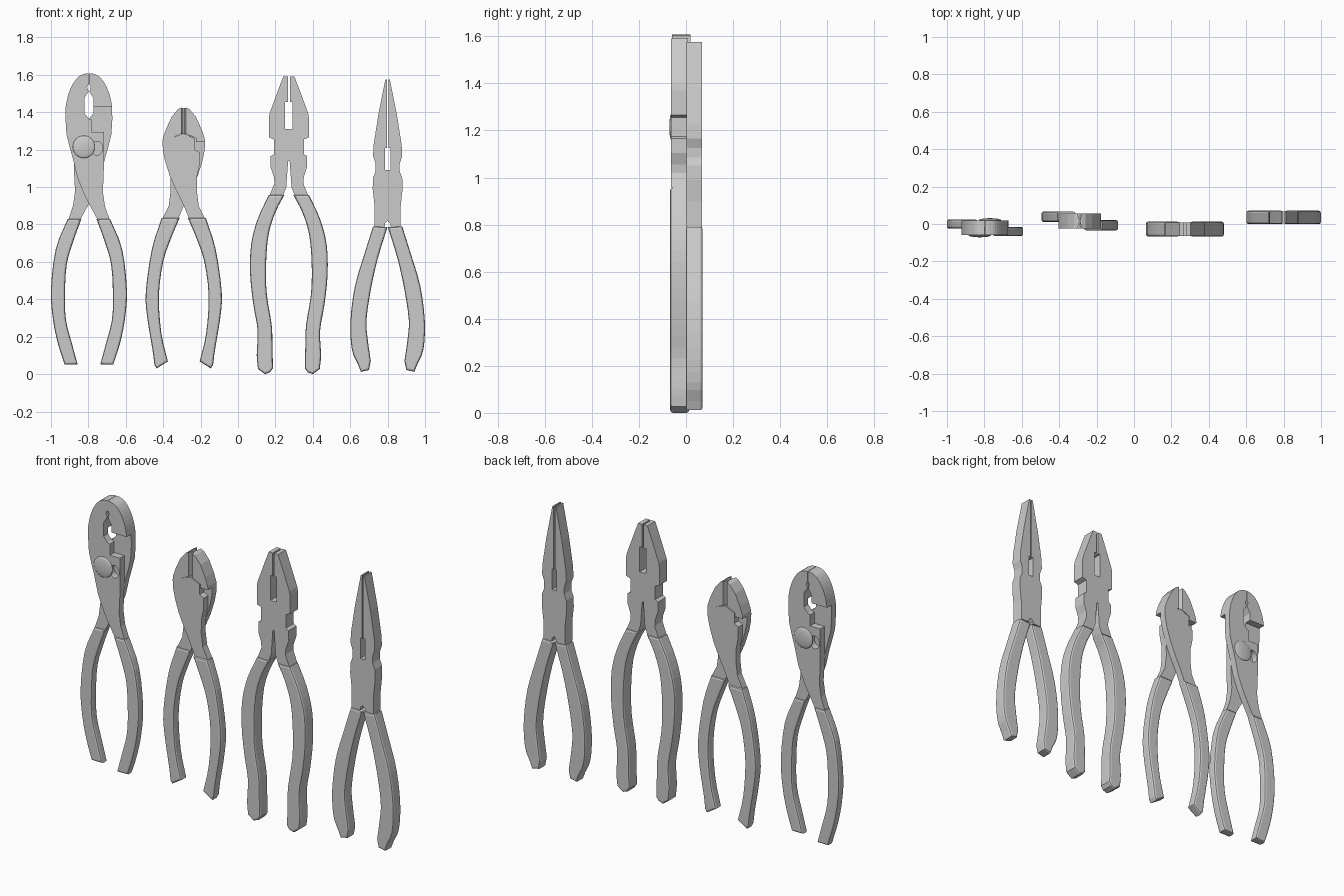
import bpy, bmesh, math
from mathutils import Vector, Matrix


def prism(name, pts, lo, hi, bevel=0.0, axis='y'):
    """Closed profile (x,z) extruded along y, or (x,y) extruded along z."""
    bm = bmesh.new()
    if axis == 'y':
        verts = [bm.verts.new((a, lo, b)) for a, b in pts]
        step = Vector((0, hi - lo, 0))
    else:
        verts = [bm.verts.new((a, b, lo)) for a, b in pts]
        step = Vector((0, 0, hi - lo))
    face = bm.faces.new(verts)
    rim = list(face.edges)
    ext = bmesh.ops.extrude_face_region(bm, geom=[face], use_keep_orig=True)['geom']
    bmesh.ops.translate(bm, vec=step, verts=[g for g in ext if isinstance(g, bmesh.types.BMVert)])
    rim += [e for f in ext if isinstance(f, bmesh.types.BMFace) and len(f.verts) == len(pts) for e in f.edges]
    bmesh.ops.recalc_face_normals(bm, faces=bm.faces)
    if bevel:
        bmesh.ops.bevel(bm, geom=list(set(rim)), offset=bevel, segments=2,
                        profile=0.5, affect='EDGES', clamp_overlap=False)
        bmesh.ops.recalc_face_normals(bm, faces=bm.faces)
    me = bpy.data.meshes.new(name)
    bm.to_mesh(me)
    bm.free()
    ob = bpy.data.objects.new(name, me)
    bpy.context.collection.objects.link(ob)
    return ob


def smooth_path(pts, n=3):
    """Catmull-Rom resampling of an open path."""
    p = [Vector(q) for q in pts]
    p = [2 * p[0] - p[1]] + p + [2 * p[-1] - p[-2]]
    out = []
    for a, b, c, d in zip(p, p[1:], p[2:], p[3:]):
        for i in range(n):
            t = i / n
            out.append(0.5 * (2 * b + (c - a) * t + (2 * a - 5 * b + 4 * c - d) * t * t
                              + (3 * b - a - 3 * c + d) * t ** 3))
    return [tuple(v) for v in out] + [tuple(pts[-1])]


def handle(name, outer, tip, inner, lo, hi):
    return prism(name, smooth_path(outer) + tip + smooth_path(inner), lo, hi, 0.011)


def dome(name, x, y, z, r, h):
    bm = bmesh.new()
    bmesh.ops.create_uvsphere(bm, u_segments=32, v_segments=12, radius=1)
    bmesh.ops.transform(bm, matrix=Matrix.Translation((x, y, z)) @ Matrix.Diagonal((r, h, r, 1)), verts=bm.verts)
    me = bpy.data.meshes.new(name)
    bm.to_mesh(me)
    bm.free()
    ob = bpy.data.objects.new(name, me)
    bpy.context.collection.objects.link(ob)
    me.shade_smooth()
    return ob


def place(parts, cx, cy, turn):
    """Place a half and add its partner: turned about z (lapped) or mirrored in x."""
    for ob in parts:
        me = ob.data.copy()
        if turn:
            me.transform(Matrix.Rotation(math.pi, 4, 'Z'))
        else:
            me.transform(Matrix.Diagonal((-1, 1, 1, 1)))
            me.flip_normals()
        twin = bpy.data.objects.new(ob.name + "_opposite", me)
        bpy.context.collection.objects.link(twin)
        ob.location = twin.location = (cx, cy, 0)


# Slip joint pliers: full-depth left jaw, half-depth front plate, right handle
jaw = prism("slip_joint_jaw", [
    (-0.001, 1.607), (-0.001, 1.55), (-0.01, 1.535), (-0.002, 1.51), (-0.025, 1.475), (-0.025, 1.43)]
    + smooth_path([(-0.124, 1.43), (-0.112, 1.49), (-0.087, 1.55), (-0.053, 1.592), (-0.02, 1.606)]),
    -0.04, 0.04)
plate = prism("slip_joint_plate", [
    (-0.124, 1.43), (-0.025, 1.43), (-0.025, 1.395), (0, 1.365), (0.015, 1.36), (0.015, 1.295),
    (0.08, 1.295), (0.08, 1.12), (0.078, 1.04), (0.074, 0.98), (0.085, 0.9), (0.109, 0.83),
    (0.044, 0.83), (0, 0.91), (-0.03, 0.97), (-0.062, 1.05), (-0.085, 1.15), (-0.105, 1.22),
    (-0.12, 1.28), (-0.125, 1.36)], -0.04, 0)
# adjustment hole cut through the plate
hole = prism("slip_hole_cutter", [
    (0.044 + 0.03 * math.cos(i * math.tau / 24), 1.207 + 0.037 * math.sin(i * math.tau / 24))
    for i in range(24)], -0.06, 0.02)
mod = plate.modifiers.new("hole", 'BOOLEAN')
mod.object = hole
mod.solver = 'EXACT'
bpy.context.view_layer.update()
cut = bpy.data.meshes.new_from_object(plate.evaluated_get(bpy.context.evaluated_depsgraph_get()))
plate.modifiers.clear()
plate.data = cut
bpy.data.objects.remove(hole)
grip = handle("slip_joint_handle",
              [(0.113, 0.83), (0.177, 0.67), (0.203, 0.45), (0.192, 0.29), (0.165, 0.16), (0.13, 0.05)], [],
              [(0.06, 0.05), (0.09, 0.16), (0.123, 0.29), (0.128, 0.43), (0.118, 0.59), (0.08, 0.72), (0.04, 0.83)],
              -0.045, 0.005)
rivet = dome("slip_joint_rivet", -0.027, -0.04, 1.215, 0.06, 0.011)
place([jaw, plate, grip, rivet], -0.797, -0.02, True)

# Diagonal cutters
jaw = prism("cutter_jaw", [
    (-0.013, 1.425), (-0.03, 1.417), (-0.065, 1.375), (-0.095, 1.31), (-0.112, 1.26), (-0.113, 1.24),
    (-0.065, 1.24), (-0.065, 1.262), (-0.013, 1.285)], -0.04, 0.04)
edge = prism("cutter_edge", [(-0.013, -0.04), (-0.013, 0.04), (-0.0005, 0)], 1.285, 1.423, axis='z')
plate = prism("cutter_plate", [
    (0, 1.287), (0.06, 1.26), (0.06, 1.2), (0.085, 1.185), (0.085, 1.12), (0.072, 1.06), (0.07, 0.98),
    (0.08, 0.9), (0.112, 0.835), (0.027, 0.835), (0, 0.9), (-0.04, 0.98), (-0.075, 1.06),
    (-0.1, 1.14), (-0.112, 1.2), (-0.113, 1.24), (-0.065, 1.262)], -0.04, 0)
grip = handle("cutter_handle",
              [(0.118, 0.835), (0.17, 0.67), (0.203, 0.44), (0.195, 0.3), (0.167, 0.13), (0.157, 0.05)],
              [(0.145, 0.03)],
              [(0.085, 0.068), (0.12, 0.22), (0.133, 0.42), (0.11, 0.6), (0.07, 0.72), (0.022, 0.835)],
              -0.051, 0.005)
place([jaw, edge, plate, grip], -0.29, 0.016, True)

# Combination pliers: mirrored right half
head = prism("combination_jaw", [
    (0.005, 1.59), (0.03, 1.59), (0.055, 1.525), (0.103, 1.395), (0.107, 1.37), (0.107, 1.265),
    (0.08, 1.255), (0.08, 1.175), (0.097, 1.165), (0.097, 1.105), (0.08, 1.055), (0.077, 1.02),
    (0.102, 0.957), (0.03, 0.957), (0.014, 1.0), (0.004, 1.14), (0, 1.14), (0, 1.31), (0.02, 1.31),
    (0.02, 1.455), (0.005, 1.455)], -0.036, 0.036)
grip = handle("combination_handle",
              [(0.108, 0.957), (0.167, 0.83), (0.202, 0.695), (0.207, 0.535), (0.19, 0.375), (0.167, 0.24),
               (0.172, 0.11), (0.165, 0.035)], [(0.128, 0.008), (0.1, 0.018)],
              [(0.085, 0.04), (0.088, 0.16), (0.092, 0.27), (0.118, 0.43), (0.122, 0.59), (0.108, 0.75),
               (0.07, 0.87), (0.024, 0.957)], -0.04, 0.04)
grip.data.transform(Matrix.Translation((0, 0, -0.008)) @ Matrix.Diagonal((1, 1, 1.0084, 1)))
place([head, grip], 0.272, -0.027, False)

# Long nose pliers: mirrored right half
head = prism("long_nose_jaw", [
    (0.004, 1.575), (0.012, 1.575), (0.025, 1.51), (0.05, 1.385), (0.075, 1.225), (0.078, 1.165),
    (0.064, 1.125), (0.064, 1.085), (0.078, 1.05), (0.08, 0.99), (0.07, 0.9), (0.07, 0.79),
    (0.015, 0.79), (0.015, 0.805), (0, 0.82), (0, 1.09), (0.015, 1.09), (0.015, 1.21), (0.004, 1.21)],
    -0.033, 0.033)
grip = handle("long_nose_handle",
              [(0.078, 0.79), (0.125, 0.64), (0.175, 0.47), (0.199, 0.28), (0.191, 0.13), (0.158, 0.05)],
              [(0.143, 0.012), (0.1, 0.022)],
              [(0.09, 0.07), (0.107, 0.19), (0.113, 0.29), (0.09, 0.45), (0.052, 0.62), (0.001, 0.785)],
              -0.036, 0.036)
place([head, grip], 0.8, 0.035, False)
